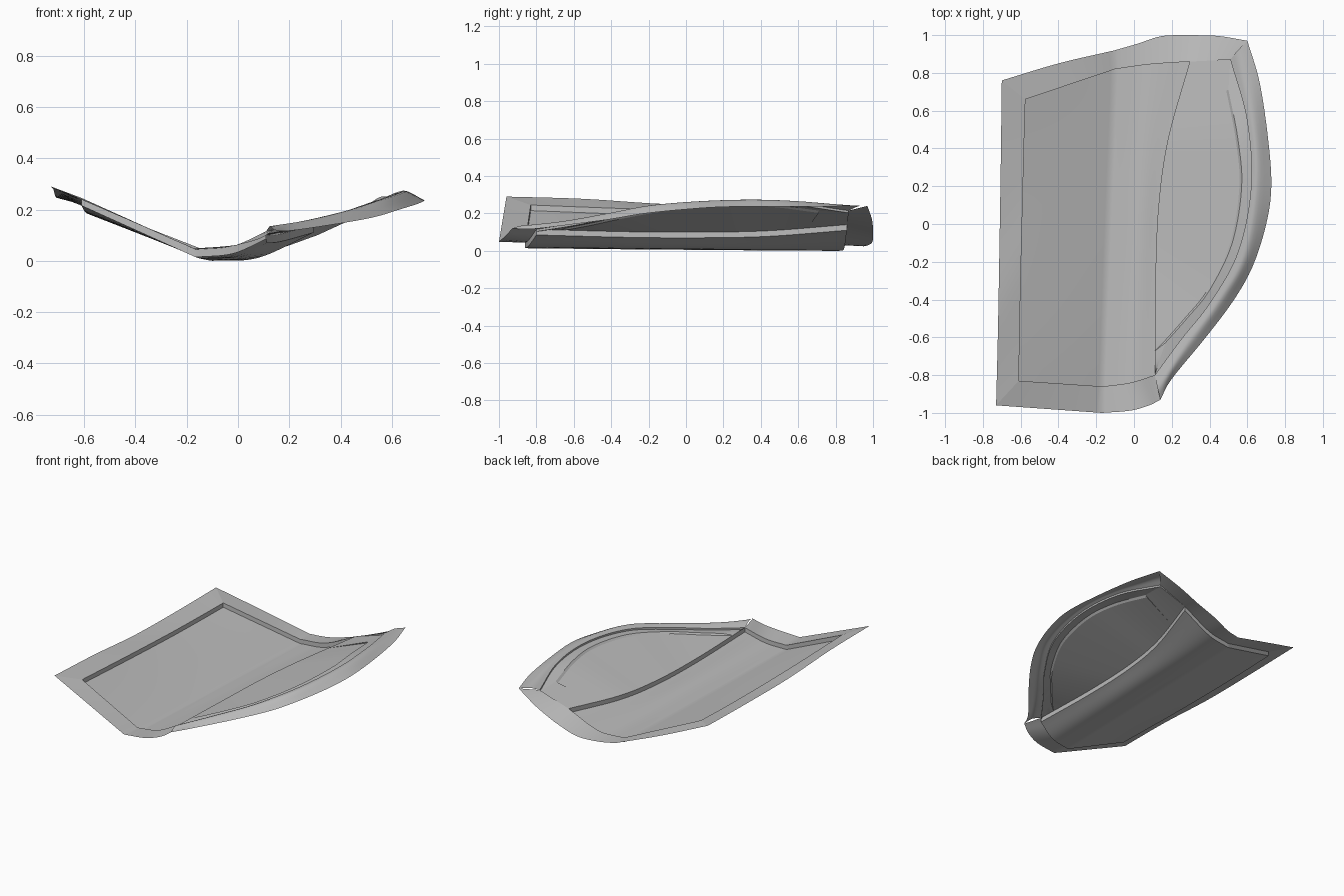
import bpy, bmesh, math
from mathutils import Vector

cube = bpy.data.objects.get("Cube")
if cube:
    bpy.data.objects.remove(cube, do_unlink=True)

N = 20        # samples per curve segment
STEP = 0.03   # rim height above the sunken panel
DROP = 0.012  # depth of the side pocket grooves

grey = bpy.data.materials.new("plain_grey")
grey.use_nodes = True
COLOUR = (0.5, 0.5, 0.5, 1)
grey.diffuse_color = COLOUR
grey.node_tree.nodes["Principled BSDF"].inputs["Base Color"].default_value = COLOUR


def curve(points, n=N):
    """Smooth curve through the points, n + 1 samples."""
    p = [Vector(q) for q in points]
    p = [2 * p[0] - p[1]] + p + [2 * p[-1] - p[-2]]
    spans = len(p) - 3
    out = []
    for k in range(n + 1):
        s = k / n * spans
        i = min(int(s), spans - 1)
        t = s - i
        a, b, c, d = p[i:i + 4]
        out.append(0.5 * (2 * b + (c - a) * t + (2 * a - 5 * b + 4 * c - d) * t ** 2
                          + (3 * b - a - 3 * c + d) * t ** 3))
    return out


def rail(*segments):
    """Smooth segments joined with a crease between them."""
    out = curve(segments[0])
    for seg in segments[1:]:
        out += curve(seg)[1:]
    return out


def shift(points, dz, dx=0):
    return [p + Vector((dx, 0, dz)) for p in points]


def loft(name, rails, across=0):
    """Sheet through the rails; across > 0 smooths between them."""
    if across:
        columns = [curve(col, across) for col in zip(*rails)]
        rails = list(zip(*columns))
    bm = bmesh.new()
    grid = [[bm.verts.new(p) for p in r] for r in rails]
    for r, s in zip(grid, grid[1:]):
        for i in range(len(r) - 1):
            bm.faces.new((r[i], r[i + 1], s[i + 1], s[i]))
    bmesh.ops.remove_doubles(bm, verts=bm.verts, dist=0.0005)
    bm.normal_update()
    if sum(f.normal.z * f.calc_area() for f in bm.faces) < 0:
        bmesh.ops.reverse_faces(bm, faces=bm.faces)
    mesh = bpy.data.meshes.new(name)
    bm.to_mesh(mesh)
    bm.free()
    mesh.materials.append(grey)
    obj = bpy.data.objects.new(name, mesh)
    bpy.context.collection.objects.link(obj)
    bpy.ops.object.select_all(action="DESELECT")
    obj.select_set(True)
    bpy.context.view_layer.objects.active = obj
    bpy.ops.object.shade_smooth_by_angle(angle=math.radians(30))
    return rails


# Main panel: cross-sections from front to back (left end, crease, trough, seam)
sections = [
    [(-.61, -.83, .215), (-.165, -.86, .014), (-.02, -.84, .028), (.11, -.80, .085)],
    [(-.60, -.30, .195), (-.145, -.30, .008), (0, -.30, .02), (.113, -.30, .072)],
    [(-.59, .10, .185), (-.13, .10, .005), (.02, .10, .016), (.13, .10, .070)],
    [(-.582, .42, .183), (-.115, .45, .002), (.04, .45, .012), (.18, .45, .078)],
    [(-.575, .66, .185), (-.10, .82, 0), (.08, .845, .012), (.295, .86, .110)],
]
panel = loft("main_panel", [rail(s[:2], s[1:]) for s in sections], 32)
panel_front, panel_back = list(panel[0]), list(panel[-1])
panel_left = [r[0] for r in panel]
seam = [r[-1] for r in panel]

# Step walls from the panel up to the rim and to the pocket
for name, edge in (("front_step", panel_front), ("back_step", panel_back),
                   ("left_step", panel_left), ("seam_step", seam)):
    loft(name, [edge, shift(edge, STEP)])
lip = shift(seam, STEP)

# Rim on the front, left and back
front_edge = rail([(-.73, -.96, .29), (-.17, -1, .048)],
                  [(-.17, -1, .048), (-.02, -.988, .06), (.08, -.96, .085), (.14, -.93, .12)])
loft("front_rim", [front_edge, shift(panel_front, STEP)])

left_edge = curve([(-.73, -.96, .29), (-.72, -.55, .278), (-.712, -.1, .25),
                   (-.705, .35, .246), (-.70, .76, .25)], 32)
loft("left_rim", [left_edge, shift(panel_left, STEP)])

back_edge = rail([(-.70, .76, .25), (-.40, .85, .135), (-.10, .92, .03)],
                 [(-.10, .92, .03), (.02, .955, .025), (.15, .995, .045), (.31, 1, .10)])
loft("back_rim", [back_edge, shift(panel_back, STEP)])

# Curved outer rim beside the pocket
outline = curve([(.14, -.93, .12), (.20, -.82, .117), (.38, -.60, .143), (.53, -.40, .17),
                 (.63, -.22, .20), (.70, 0, .222), (.727, .20, .235), (.71, .45, .237),
                 (.665, .75, .238), (.60, .97, .24)], 48)
ridge = curve([(.125, -.87, .135), (.27, -.66, .158), (.45, -.42, .20), (.59, -.17, .245),
               (.655, .20, .27), (.635, .55, .268), (.55, .92, .238)], 48)
frame = curve([(.11, -.80, .115), (.25, -.61, .145), (.40, -.42, .183), (.55, -.15, .235),
               (.62, .20, .262), (.598, .55, .258), (.51, .87, .215)], 48)
loft("side_rim", [outline, ridge, frame], 8)
loft("back_corner_rim", [curve([back_edge[-1], (.45, .995, .165), outline[-1]]),
                         curve([lip[-1], frame[-1]])])

# Frame around the pocket insert
frame_low = shift(frame, -DROP)
insert_top = curve([(.165, -.63, .125), (.28, -.50, .15), (.40, -.35, .182), (.52, -.10, .225),
                    (.57, .20, .248), (.55, .45, .247), (.50, .71, .215)], 48)
loft("frame_groove", [frame, frame_low])
loft("pocket_frame", [frame_low, insert_top])

FRONT, BACK = -.64, .65
lip_front = [p for p in lip if p.y < FRONT + .02]
lip_back = [p for p in lip if p.y > BACK - .02]
lip_mid = [p for p in lip if lip_front[-1].y <= p.y <= lip_back[0].y]
loft("pocket_frame_front", [curve(lip_front), curve([frame_low[0], insert_top[0]])])
loft("pocket_frame_back", [curve(lip_back), curve([insert_top[-1], frame_low[-1]])])
loft("pocket_back_step", [curve([lip[-1], frame[-1]]), curve([lip[-1], frame_low[-1]])])

# Sunken pocket insert with its bevelled border
insert_low = shift(insert_top, -DROP, -.012)
loft("insert_border", [insert_top, insert_low])
loft("pocket_insert", [insert_low, curve(lip_mid, 48)])
for name, k in (("insert_front_step", 0), ("insert_back_step", -1)):
    loft(name, [curve([lip_mid[k], insert_top[k]]), curve([lip_mid[k], insert_low[k]])])
